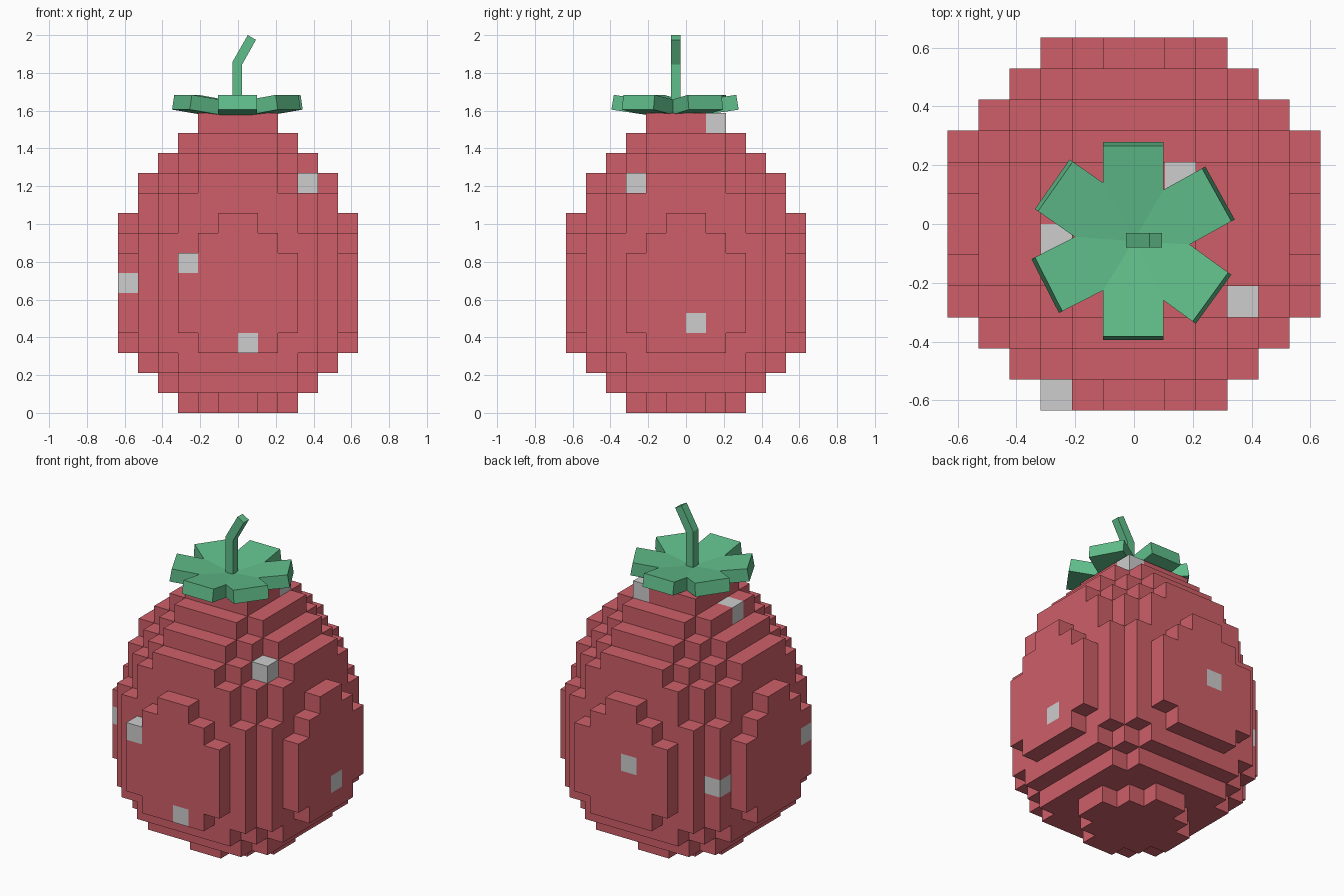
import bpy
import bmesh
from math import sin, cos, radians
from mathutils import Vector

cube = bpy.data.objects.get("Cube")
if cube:
    bpy.data.objects.remove(cube, do_unlink=True)


def material(name, rgb):
    mat = bpy.data.materials.new(name)
    mat.use_nodes = True
    mat.diffuse_color = (*rgb, 1)
    mat.node_tree.nodes["Principled BSDF"].inputs["Base Color"].default_value = (*rgb, 1)
    return mat


red = material("berry_red", (0.62, 0.114, 0.138))
pale = material("seed_white", (0.61, 0.61, 0.61))
green = material("leaf_green", (0.119, 0.52, 0.26))


def finish(name, bm, *mats):
    bmesh.ops.remove_doubles(bm, verts=bm.verts, dist=0.0001)
    bmesh.ops.recalc_face_normals(bm, faces=bm.faces)
    mesh = bpy.data.meshes.new(name)
    bm.to_mesh(mesh)
    bm.free()
    for mat in mats:
        mesh.materials.append(mat)
    obj = bpy.data.objects.new(name, mesh)
    bpy.context.collection.objects.link(obj)
    return obj


# Berry body: stacked discs of small cubes, one squared radius per layer
V = 0.1058
LAYERS = [7, 19, 29, 34, 38, 38, 38, 38, 34, 31, 29, 24, 16, 10, 5]
SEEDS = {(3, -3, 11), (-3, -6, 7), (0, -6, 3), (-6, -3, 6), (5, 0, 4),
         (-1, 5, 6), (-5, 3, 5), (1, 1, 14), (-3, -1, 13)}
cells = {(x, y, z) for z, r2 in enumerate(LAYERS)
         for x in range(-6, 6) for y in range(-6, 6)
         if (x + 0.5) ** 2 + (y + 0.5) ** 2 <= r2}

bm = bmesh.new()
for cell in cells:
    for axis in range(3):
        for side in (0, 1):
            neighbour = list(cell)
            neighbour[axis] += 2 * side - 1
            if tuple(neighbour) in cells:
                continue
            corners = []
            for a, b in ((0, 0), (1, 0), (1, 1), (0, 1)):
                p = list(cell)
                p[axis] += side
                p[(axis + 1) % 3] += a
                p[(axis + 2) % 3] += b
                corners.append(bm.verts.new(Vector(p) * V))
            if not side:
                corners.reverse()
            face = bm.faces.new(corners)
            face.material_index = int(cell in SEEDS)
# Weld without recalculating per-cell winding
finish("berry_body", bm, red, pale)

# Leaf crown: six blunt leaves that rise outward from a shared centre
CX, CY = -0.002, -0.058
HALF, LENGTH, = 0.103, 0.337
ANGLES = [-90, -36, 29, 90, 145, 207]


def at(along, across, angle, z):
    a = radians(angle)
    return (CX + along * cos(a) - across * sin(a),
            CY + along * sin(a) + across * cos(a), z)


def crown_ring(bm, base, reach):
    ring = []
    for i, angle in enumerate(ANGLES):
        following = ANGLES[i + 1] if i < 5 else ANGLES[0] + 360
        half_gap = (following - angle) / 2
        for across in (-HALF, HALF):
            ring.append(bm.verts.new(at(reach, across, angle, base + 0.15 * reach)))
        radius = HALF / sin(radians(half_gap))
        rise = 0.15 * radius * cos(radians(half_gap))
        ring.append(bm.verts.new(at(radius, 0, angle + half_gap, base + rise)))
    return bm.verts.new((CX, CY, base)), ring


bm = bmesh.new()
low_mid, low = crown_ring(bm, 1.555, LENGTH)
top_mid, top = crown_ring(bm, 1.635, LENGTH - 0.013)
count = len(low)
for i in range(count):
    j = (i + 1) % count
    bm.faces.new((low[i], low[j], top[j], top[i]))
for i in range(0, count, 3):
    bm.faces.new((top_mid, top[i - 1], top[i], top[i + 1], top[i + 2]))
    bm.faces.new((low_mid, low[i + 2], low[i + 1], low[i], low[i - 1]))
finish("leaf_crown", bm, green)

# Stem: square rod with a bend near the top
profile = [(-0.028, 1.58), (0.022, 1.58), (0.022, 1.845),
           (0.095, 1.975), (0.052, 2.0), (-0.028, 1.86)]
bm = bmesh.new()
face = bm.faces.new([bm.verts.new((x, -0.08, z)) for x, z in profile])
extruded = bmesh.ops.extrude_face_region(bm, geom=[face])["geom"]
bmesh.ops.translate(bm, vec=(0, 0.05, 0),
                    verts=[g for g in extruded if isinstance(g, bmesh.types.BMVert)])
finish("stem", bm, green)
